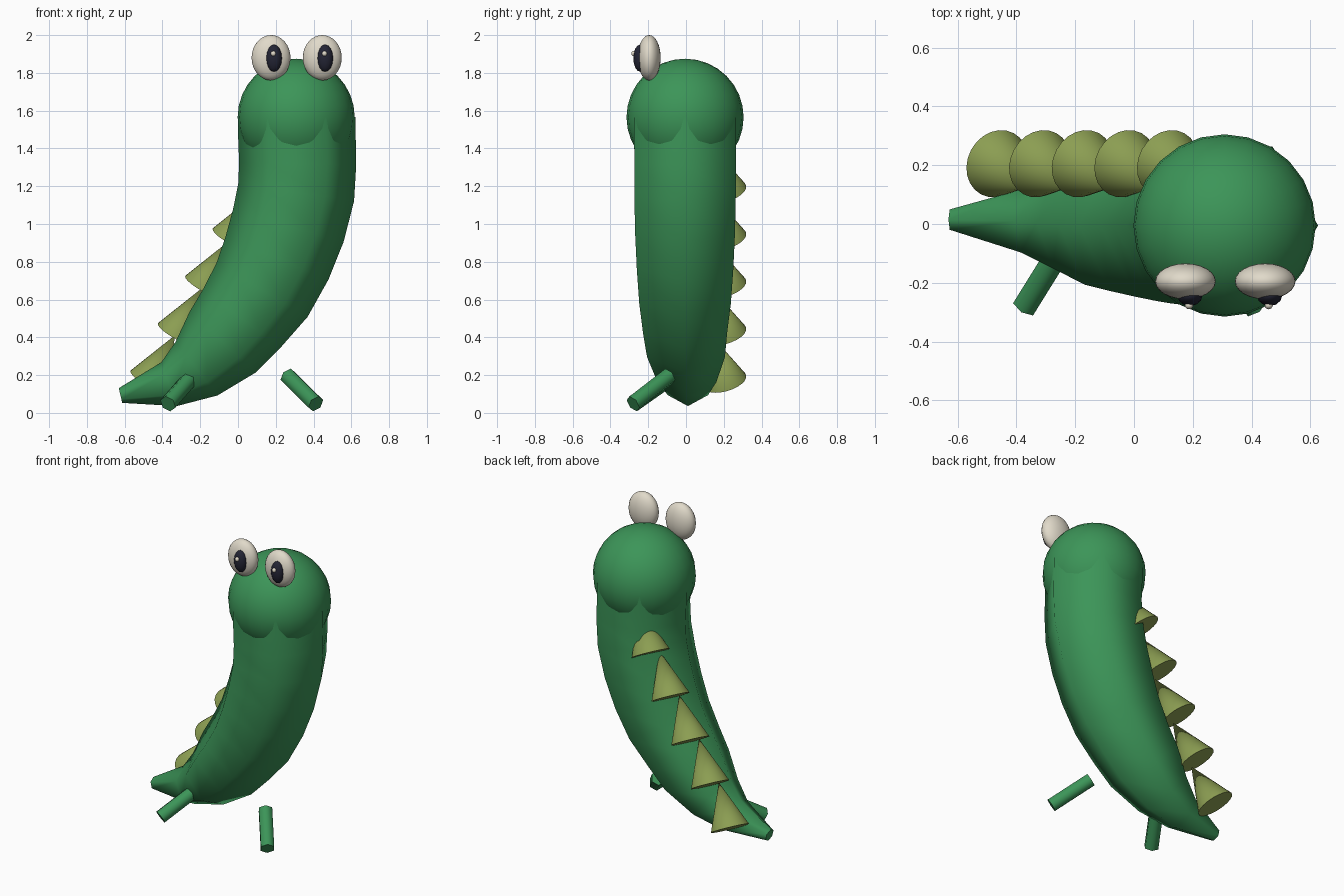
import bpy, bmesh, math
from mathutils import Vector

if "Cube" in bpy.data.objects:
    bpy.data.objects.remove(bpy.data.objects["Cube"])


def material(name, rgb):
    m = bpy.data.materials.new(name)
    m.diffuse_color = (*rgb, 1)
    m.use_nodes = True
    m.node_tree.nodes["Principled BSDF"].inputs["Base Color"].default_value = m.diffuse_color
    return m


GREEN = material("leaf_green", (0.045, 0.30, 0.098))
OLIVE = material("olive", (0.26, 0.34, 0.085))
WHITE = material("cream_white", (0.75, 0.70, 0.59))
DARK = material("navy_black", (0.017, 0.018, 0.035))


def finish(obj, name, mat, angle=1.2):
    obj.name = name
    obj.data.materials.append(mat)
    bpy.ops.object.select_all(action='DESELECT')
    obj.select_set(True)
    bpy.context.view_layer.objects.active = obj
    bpy.ops.object.shade_smooth_by_angle(angle=angle)
    return obj


def ellipsoid(name, loc, radii, mat, segs=24, rings=16):
    bpy.ops.mesh.primitive_uv_sphere_add(segments=segs, ring_count=rings, location=loc)
    obj = bpy.context.object
    obj.scale = radii
    return finish(obj, name, mat)


def cone_between(name, start, end, r1, r2, sides, mat):
    a, b = Vector(start), Vector(end)
    bpy.ops.mesh.primitive_cone_add(vertices=sides, radius1=r1, radius2=r2,
                                    depth=(b - a).length, location=(a + b) / 2)
    obj = bpy.context.object
    obj.rotation_euler = (b - a).to_track_quat('Z', 'Y').to_euler()
    return finish(obj, name, mat)


# Body: six-sided tapered tube swept along a bent spine (x, z, radius)
PATH = [(-0.622, 0.092, 0.04), (-0.365, 0.152, 0.123), (-0.22, 0.234, 0.18),
        (-0.08, 0.375, 0.238), (0.02, 0.50, 0.257), (0.127, 0.65, 0.28),
        (0.206, 0.818, 0.295), (0.266, 0.99, 0.305), (0.308, 1.168, 0.31),
        (0.316, 1.32, 0.31), (0.312, 1.46, 0.311), (0.31, 1.56, 0.311)]
bm = bmesh.new()
rings = []
for i, (x, z, r) in enumerate(PATH):
    p, q = PATH[max(i - 1, 0)], PATH[min(i + 1, len(PATH) - 1)]
    tangent = Vector((q[0] - p[0], 0, q[1] - p[1])).normalized()
    across = Vector((-tangent.z, 0, tangent.x))
    y = 0.015 - 0.02 * min(i / 4, 1)
    ring = []
    for k in range(6):
        t = math.radians(60 * k)
        ring.append(bm.verts.new(Vector((x, y, z)) + r * (
            math.cos(t) * across + math.sin(t) * Vector((0, 1, 0)))))
    rings.append(ring)
for a, b in zip(rings, rings[1:]):
    for k in range(6):
        bm.faces.new((a[k], a[(k + 1) % 6], b[(k + 1) % 6], b[k]))
bm.faces.new(rings[0])
bm.faces.new(rings[-1])
bmesh.ops.recalc_face_normals(bm, faces=bm.faces[:])
mesh = bpy.data.meshes.new("body")
bm.to_mesh(mesh)
bm.free()
body = bpy.data.objects.new("body", mesh)
bpy.context.collection.objects.link(body)
finish(body, "body", GREEN)

# Head
ellipsoid("head", (0.308, -0.005, 1.565), (0.31, 0.31, 0.31), GREEN)

# Eyes with pupils and glints
for side, x in (("left", 0.175), ("right", 0.446)):
    ellipsoid(side + "_eye", (x, -0.195, 1.88), (0.103, 0.061, 0.12), WHITE)
    ellipsoid(side + "_pupil", (x + 0.015, -0.243, 1.878), (0.043, 0.036, 0.072), DARK, 12, 8)
    ellipsoid(side + "_glint", (x + 0.012, -0.277, 1.902), (0.014, 0.013, 0.014), WHITE, 10, 6)

# Small stubby limbs
cone_between("left_limb", (-0.371, -0.28, 0.048), (-0.253, -0.09, 0.182), 0.046, 0.046, 6, GREEN)
cone_between("right_limb", (0.412, -0.28, 0.048), (0.264, -0.09, 0.195), 0.046, 0.046, 6, GREEN)

# Row of back spikes, tips leaning into the body
for i in range(5):
    step = Vector((0.145, 0, 0.251)) * i
    cone_between("back_spike", Vector((-0.465, 0.205, 0.168)) + step,
                 Vector((-0.335, 0.135, 0.41)) + step, 0.118, 0, 24, OLIVE)
